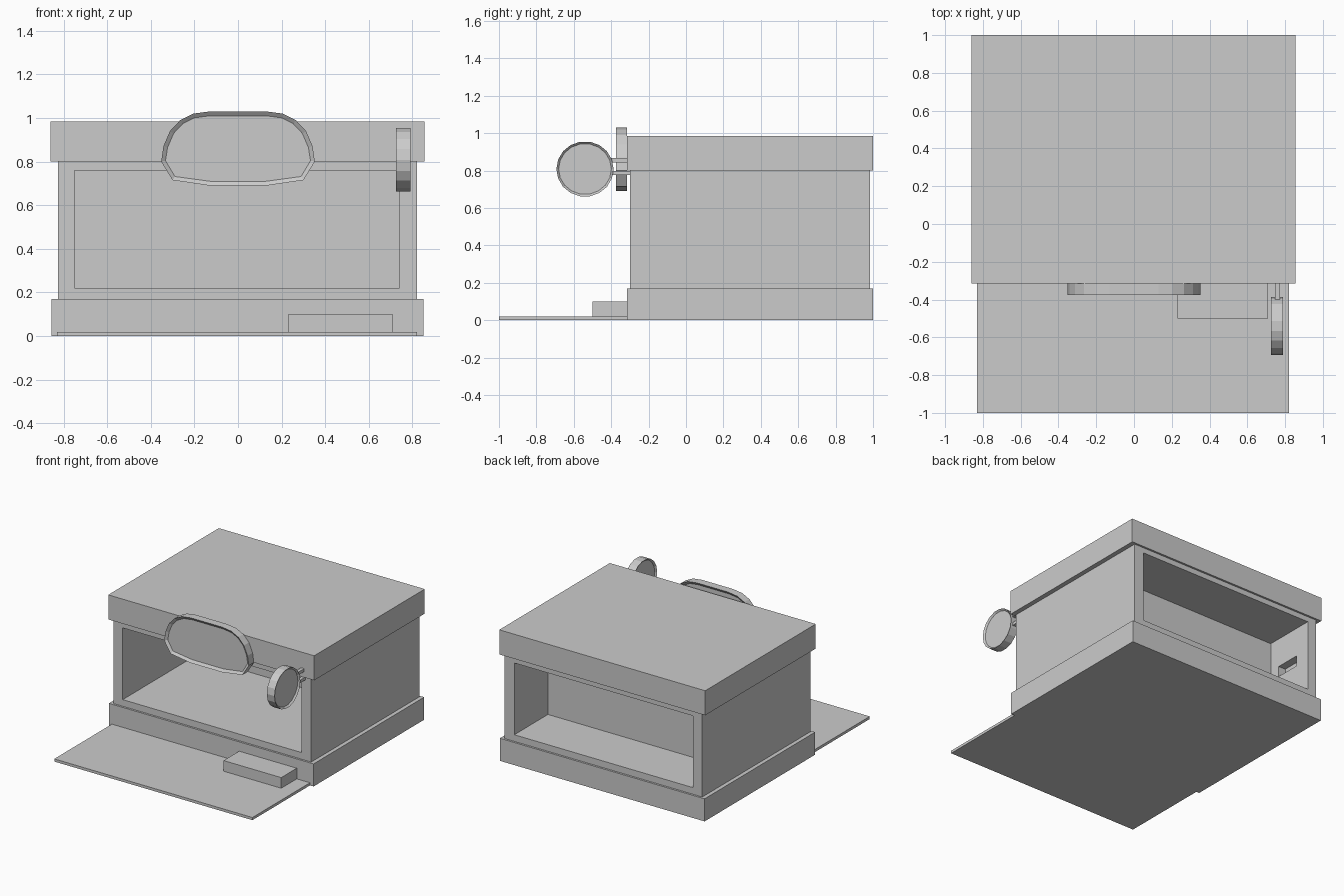
import bpy, bmesh, math
from mathutils import Vector

if "Cube" in bpy.data.objects:
    bpy.data.objects.remove(bpy.data.objects["Cube"])


def box(name, x0, x1, y0, y1, z0, z1):
    bm = bmesh.new()
    bmesh.ops.create_cube(bm, size=1)
    for v in bm.verts:
        v.co = Vector(((x0 + x1) / 2 + v.co.x * (x1 - x0),
                       (y0 + y1) / 2 + v.co.y * (y1 - y0),
                       (z0 + z1) / 2 + v.co.z * (z1 - z0)))
    return finish(name, bm)


def finish(name, bm):
    bmesh.ops.recalc_face_normals(bm, faces=bm.faces)
    mesh = bpy.data.meshes.new(name)
    bm.to_mesh(mesh)
    bm.free()
    ob = bpy.data.objects.new(name, mesh)
    bpy.context.collection.objects.link(ob)
    return ob


def rimmed_plate(name, points, thick, rim, depth):
    """Extruded outline whose two big faces are inset and sunk."""
    bm = bmesh.new()
    face = bm.faces.new([bm.verts.new(p) for p in points])
    face.normal_update()
    n = face.normal.copy()
    ext = bmesh.ops.extrude_face_region(bm, geom=[face])
    moved = [g for g in ext["geom"] if isinstance(g, bmesh.types.BMVert)]
    bmesh.ops.translate(bm, verts=moved, vec=n * thick)
    bmesh.ops.recalc_face_normals(bm, faces=bm.faces)
    caps = [f for f in bm.faces if len(f.verts) > 4]
    for f in caps:
        bmesh.ops.inset_individual(bm, faces=[f], thickness=rim)
        bmesh.ops.translate(bm, verts=f.verts[:], vec=-f.normal * depth)
    return finish(name, bm)


def cut(target, cutter):
    cutter.hide_render = True
    cutter.hide_viewport = False
    cutter.display_type = 'WIRE'
    m = target.modifiers.new("cut", 'BOOLEAN')
    m.operation = 'DIFFERENCE'
    m.solver = 'EXACT'
    m.object = cutter


# Plinth, roof and front platform
box("base", -0.855, 0.85, -0.315, 1, 0, 0.17)
box("roof", -0.86, 0.855, -0.315, 1, 0.80, 0.985)
box("front_platform", -0.83, 0.82, -1, -0.315, 0, 0.02)
box("door_step", 0.23, 0.71, -0.5, -0.315, 0.02, 0.10)

# Body with a front room, a back room and a slot in the back room's side wall
body = box("body_walls", -0.825, 0.82, -0.30, 0.985, 0.17, 0.80)
cut(body, box("front_room_cutter", -0.75, 0.74, -0.4, 0.56, 0.22, 0.76))
cut(body, box("back_room_cutter", -0.75, 0.74, 0.585, 1.1, 0.22, 0.76))
cut(body, box("slot_cutter", -0.81, -0.70, 0.67, 0.865, 0.46, 0.54))

# Front sign: half outline, mirrored
half = [(0.13, 0.69), (0.30, 0.715), (0.352, 0.80), (0.342, 0.87),
        (0.312, 0.94), (0.265, 0.99), (0.205, 1.02), (0.13, 1.03)]
outline = half + [(-x, z) for x, z in reversed(half)]
rimmed_plate("front_sign", [(x, -0.375, z) for x, z in outline], 0.06, 0.02, 0.015)
sign = bpy.data.objects["front_sign"]
ys = [v.co.y for v in sign.data.vertices]
sign.location.y = -0.315 - max(ys)

# Round hanging sign facing sideways
N = 18
ring = [(0.0, -0.54 + 0.153 * math.cos(2 * math.pi * i / N),
         0.808 + 0.148 * math.sin(2 * math.pi * i / N)) for i in range(N)]
disc = rimmed_plate("round_sign", ring, 0.065, 0.012, 0.012)
disc.location.x = 0.79 - max(v.co.x for v in disc.data.vertices)

# Two small brackets holding the round sign
for i, z in enumerate((0.787, 0.855)):
    box(f"sign_bracket_{i + 1}", 0.746, 0.772, -0.40, -0.30, z - 0.011, z + 0.011)
